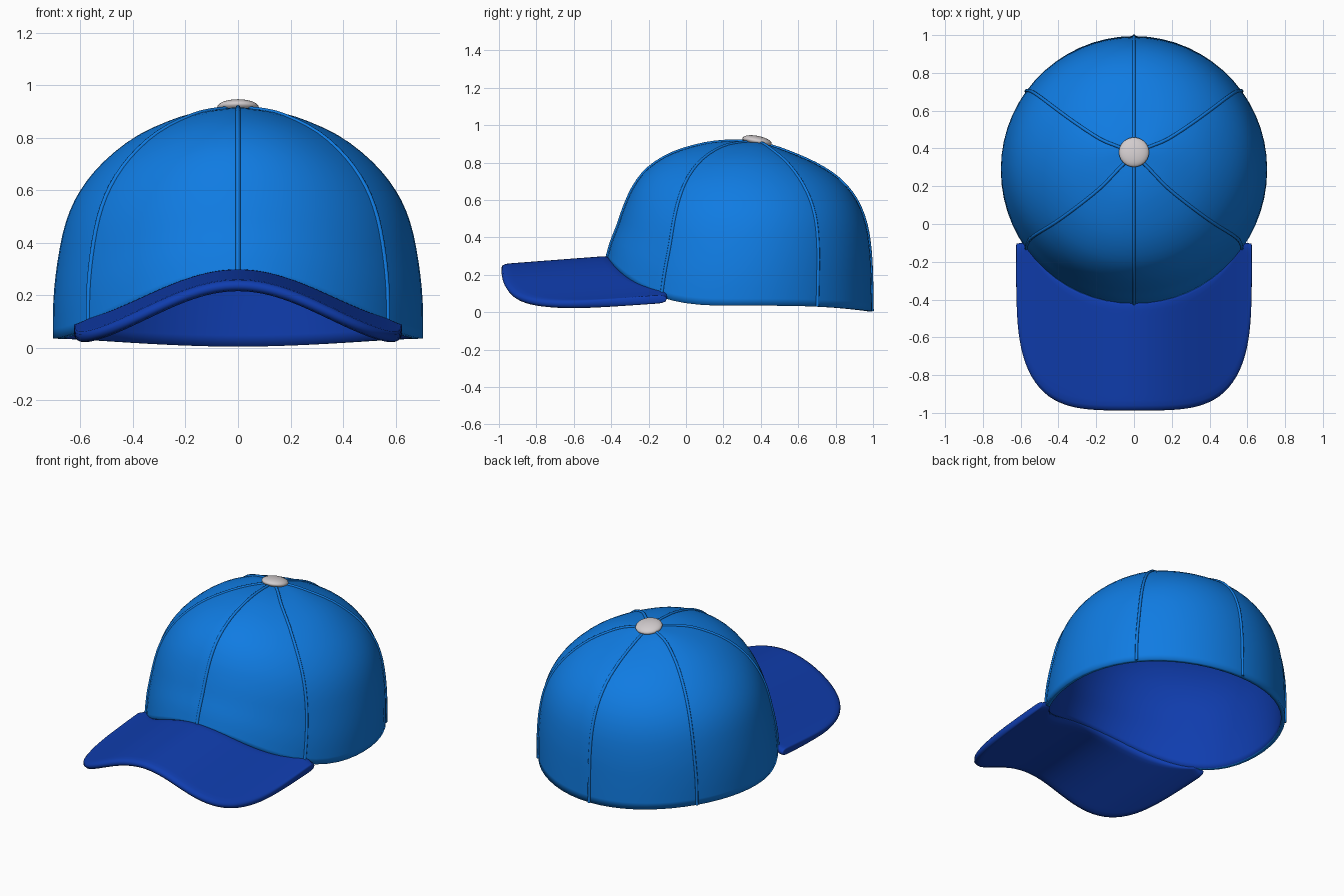
import bpy, math
from mathutils import Vector

if "Cube" in bpy.data.objects:
    bpy.data.objects.remove(bpy.data.objects["Cube"], do_unlink=True)


def material(name, rgb):
    m = bpy.data.materials.new(name)
    m.use_nodes = True
    m.diffuse_color = (*rgb, 1)
    bsdf = m.node_tree.nodes["Principled BSDF"]
    bsdf.inputs["Base Color"].default_value = (*rgb, 1)
    bsdf.inputs["Roughness"].default_value = 0.8
    return m


BLUE = material("bright_blue", (0.005, 0.2, 0.76))
NAVY = material("deep_blue", (0.005, 0.047, 0.43))
WHITE = material("off_white", (0.64, 0.6, 0.61))


def mesh_object(name, verts, faces, mats):
    me = bpy.data.meshes.new(name)
    me.from_pydata(verts, [], faces)
    ob = bpy.data.objects.new(name, me)
    bpy.context.collection.objects.link(ob)
    for m in mats:
        me.materials.append(m)
    return ob


def smooth(ob, angle=50):
    bpy.ops.object.select_all(action='DESELECT')
    ob.select_set(True)
    bpy.context.view_layer.objects.active = ob
    bpy.ops.object.shade_smooth_by_angle(angle=math.radians(angle))


# Crown rings: front y, front z, half width, side z, back y, back z
RINGS = [
    (-.425, .28, .705, .035, .995, .005),
    (-.40, .37, .703, .18, .992, .17),
    (-.365, .46, .687, .33, .985, .32),
    (-.33, .56, .655, .48, .962, .47),
    (-.28, .67, .60, .60, .91, .60),
    (-.20, .77, .51, .71, .82, .71),
    (-.07, .85, .38, .81, .69, .795),
    (.10, .90, .22, .88, .54, .86),
    (.25, .915, .10, .905, .45, .89),
    (.37, .91, 0, .91, .37, .91),
]


def ring_at(level):
    """Smoothly interpolated ring (Catmull-Rom)."""
    i = min(int(level), len(RINGS) - 2)
    t = level - i
    a, b, c, d = (RINGS[min(max(j, 0), len(RINGS) - 1)] for j in range(i - 1, i + 3))
    return [q + .5 * t * (r - p + t * (2 * p - 5 * q + 4 * r - s + t * (3 * (q - r) + s - p)))
            for p, q, r, s in zip(a, b, c, d)]


def crown_point(level, angle):
    yf, zf, w, zs, yb, zb = ring_at(level)
    c, s = math.cos(angle), math.sin(angle)
    blend = abs(s) ** 3.2
    z = zs + ((zb if s > 0 else zf) - zs) * blend
    return Vector((w * c, (yf + yb) / 2 + (yb - yf) / 2 * s, z))


# Crown: bright outside, deep blue lining inside
SEG, SUB = 60, 3
TOP = (len(RINGS) - 1) * SUB
verts = [crown_point(k / SUB, math.tau * i / SEG) for k in range(TOP) for i in range(SEG)]
verts.append(crown_point(len(RINGS) - 1, 0))
faces = []
for i in range(SEG):
    j = (i + 1) % SEG
    for k in range(TOP - 1):
        faces.append((k * SEG + i, k * SEG + j, (k + 1) * SEG + j, (k + 1) * SEG + i))
    faces.append(((TOP - 1) * SEG + i, (TOP - 1) * SEG + j, TOP * SEG))
crown = mesh_object("crown", verts, faces, [BLUE, NAVY])
shell = crown.modifiers.new("lining", 'SOLIDIFY')
shell.thickness = 0.025
shell.offset = -1
shell.material_offset = 1
shell.material_offset_rim = 0
smooth(crown)

# Raised seams between the six panels
for n, deg in enumerate((-90, -36, 36, 90, 144, 216)):
    cu = bpy.data.curves.new("panel_seam", 'CURVE')
    cu.dimensions = '3D'
    cu.bevel_depth = 0.009
    cu.bevel_resolution = 2
    cu.use_fill_caps = True
    sp = cu.splines.new('POLY')
    sp.points.add(TOP)
    for k, p in enumerate(sp.points):
        p.co = (*crown_point(k / SUB, math.radians(deg)), 1)
    cu.materials.append(BLUE)
    seam = bpy.data.objects.new(f"panel_seam_{n + 1}", cu)
    bpy.context.collection.objects.link(seam)
    bpy.ops.object.select_all(action='DESELECT')
    seam.select_set(True)
    bpy.context.view_layer.objects.active = seam
    bpy.ops.object.convert(target='MESH')
    smooth(bpy.context.view_layer.objects.active)


# Brim: arched sheet from the crown's front edge to a rounded-square outline
def brim_height(x, y):
    u = min(abs(x) / 0.61, 1)
    drop = (u * u + (1 - math.cos(math.pi * u)) / 2) / 2
    return 0.31 + 0.075 * y - 0.23 * drop


ACROSS, DEEP = 40, 10
verts, faces = [], []
for i in range(ACROSS + 1):
    f = i / ACROSS
    a = math.radians(-34 - 112 * f)
    inner = Vector((0.685 * math.cos(a), 0.285 + 0.685 * math.sin(a)))
    c, s = math.cos(math.pi * f), math.sin(math.pi * f)
    r = (abs(c) ** 3.9 + abs(s) ** 3.9) ** (-1 / 3.9)
    outer = Vector((0.625 * c * r, -0.1 - 0.89 * s * r))
    for k in range(DEEP + 1):
        p = inner.lerp(outer, k / DEEP)
        verts.append((p.x, p.y, brim_height(p.x, p.y)))
for i in range(ACROSS):
    for k in range(DEEP):
        v = i * (DEEP + 1) + k
        faces.append((v, v + DEEP + 1, v + DEEP + 2, v + 1))
brim = mesh_object("brim", verts, faces, [NAVY])
thick = brim.modifiers.new("thickness", 'SOLIDIFY')
thick.thickness = 0.045
thick.offset = 0
rounded = brim.modifiers.new("rounded_edge", 'SUBSURF')
rounded.levels = rounded.render_levels = 1
smooth(brim, 80)

# Button on top, tilted back
bpy.ops.mesh.primitive_uv_sphere_add(segments=24, ring_count=12, location=(0, 0.38, 0.915))
button = bpy.context.object
button.name = "top_button"
button.scale = (0.08, 0.08, 0.028)
button.rotation_euler.x = math.radians(-11)
button.data.materials.append(WHITE)
smooth(button)
